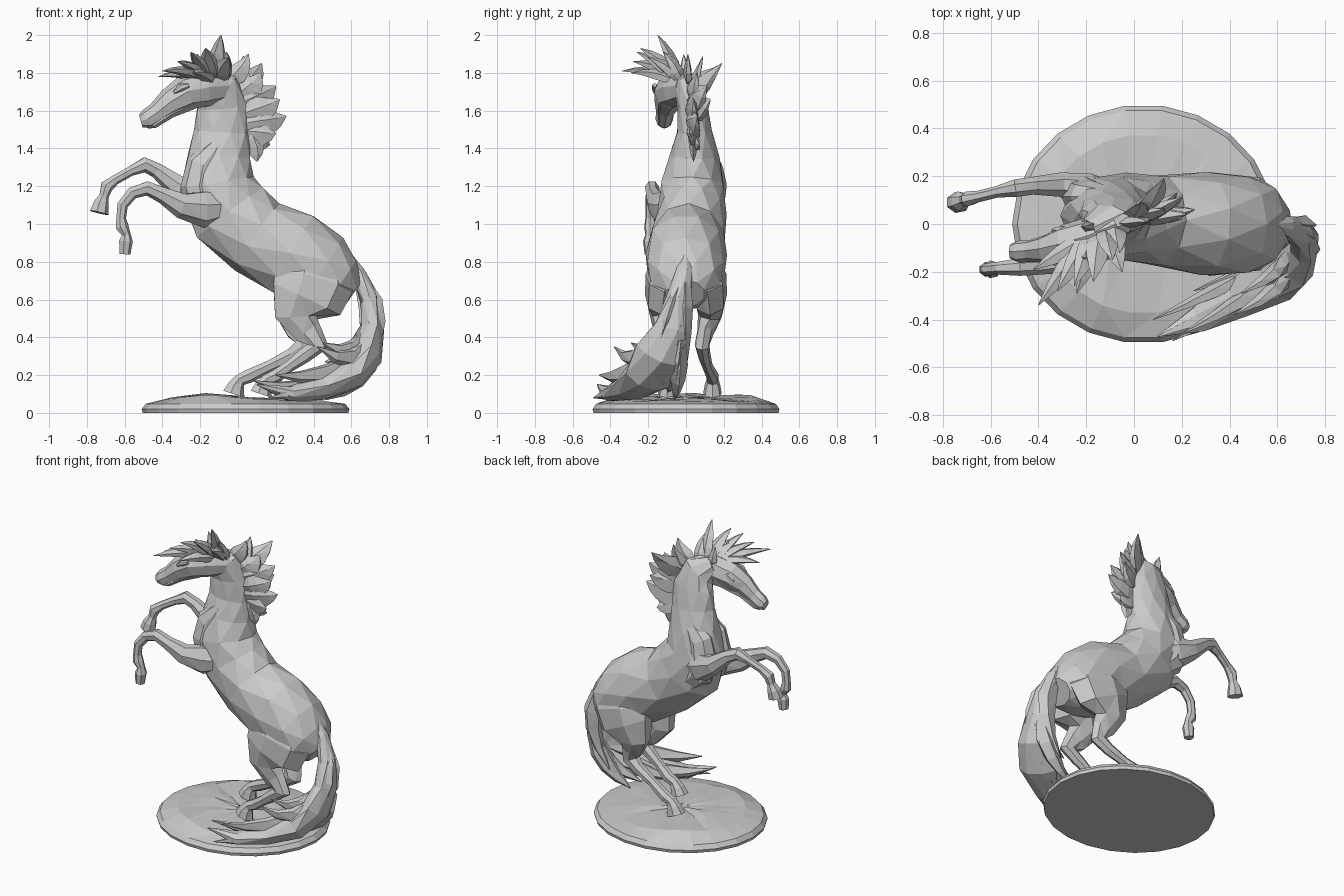
import bpy, bmesh, math, random
from mathutils import Vector

random.seed(4)


def finish(name, bm):
    bmesh.ops.recalc_face_normals(bm, faces=bm.faces)
    bmesh.ops.triangulate(bm, faces=bm.faces)
    me = bpy.data.meshes.new(name)
    bm.to_mesh(me)
    bm.free()
    ob = bpy.data.objects.new(name, me)
    bpy.context.collection.objects.link(ob)
    return ob


def bridge(bm, rings):
    n = len(rings[0])
    for r0, r1 in zip(rings, rings[1:]):
        for i in range(n):
            j = (i + 1) % n
            bm.faces.new((r0[i], r0[j], r1[j], r1[i]))
    bm.faces.new(rings[0])
    bm.faces.new(rings[-1])


def tube(name, secs, sides=8, ref=(0, 1, 0), jitter=0.0):
    """Loft of elliptical sections (x, y, z, thickness, side width)."""
    bm = bmesh.new()
    pts = [Vector(s[:3]) for s in secs]
    rings = []
    for k, s in enumerate(secs):
        t = (pts[min(k + 1, len(pts) - 1)] - pts[max(k - 1, 0)]).normalized()
        r = Vector(ref)
        side = (r - t * r.dot(t)).normalized()
        nrm = t.cross(side)
        ring = []
        for i in range(sides):
            a = 2 * math.pi * (i + (0.5 * (k % 2) if jitter else 0)) / sides
            f = 1 + random.uniform(-jitter, jitter)
            ring.append(bm.verts.new(pts[k] + nrm * math.cos(a) * s[3] * f + side * math.sin(a) * s[4] * f))
        rings.append(ring)
    bridge(bm, rings)
    return finish(name, bm)


def lock(name, root, tip, w, bend=(0, 0, 0.03), flat=0.45, ref=(0, 1, 0.2)):
    """Pointed curved strand of hair."""
    a, c = Vector(root), Vector(tip)
    b = (a + c) / 2 + Vector(bend)
    secs = []
    for t, f in ((0, 0.7), (0.25, 1), (0.5, 0.85), (0.75, 0.5), (1, 0.04)):
        p = a * (1 - t) ** 2 + b * 2 * t * (1 - t) + c * t * t
        secs.append((*p, w * f, w * f * flat))
    return tube(name, secs, 5, ref)


# Base: uneven oval disc
bm = bmesh.new()
rings = []
for r, z in ((0.99, 0), (1, 0.02), (0.96, 0.048), (0.75, 0.066), (0.4, 0.072), (0.08, 0.075)):
    ring = []
    for i in range(22):
        a = 2 * math.pi * i / 22
        x, y = 0.04 + 0.55 * r * math.cos(a), 0.5 * r * math.sin(a)
        h = z
        if z > 0.055:
            h += 0.028 * math.exp(-((x + 0.2) ** 2) / 0.04) + random.uniform(-0.006, 0.006)
        ring.append(bm.verts.new((x, y, h)))
    rings.append(ring)
bridge(bm, rings)
finish("base", bm)

# Torso and neck
tube("torso_and_neck", [
    (0.61, 0.00, 0.63, 0.09, 0.10), (0.54, 0.00, 0.68, 0.16, 0.18),
    (0.44, 0.00, 0.745, 0.22, 0.21), (0.29, 0.00, 0.84, 0.243, 0.215),
    (0.10, 0.015, 0.93, 0.215, 0.195), (-0.04, 0.03, 1.06, 0.228, 0.182),
    (-0.11, 0.035, 1.21, 0.20, 0.17), (-0.10, 0.045, 1.36, 0.17, 0.13),
    (-0.085, 0.045, 1.49, 0.15, 0.095), (-0.085, 0.035, 1.62, 0.138, 0.08),
    (-0.105, 0.01, 1.72, 0.12, 0.075), (-0.19, -0.03, 1.765, 0.06, 0.055)], 10, jitter=0.02)

# Head
tube("head", [
    (-0.07, 0.0, 1.73, 0.08, 0.06), (-0.18, -0.05, 1.72, 0.10, 0.08),
    (-0.28, -0.085, 1.695, 0.092, 0.085), (-0.36, -0.105, 1.645, 0.074, 0.062),
    (-0.43, -0.112, 1.588, 0.056, 0.046), (-0.48, -0.115, 1.555, 0.054, 0.047),
    (-0.515, -0.115, 1.545, 0.034, 0.032)], 8)
tube("lower_jaw", [
    (-0.20, -0.06, 1.68, 0.05, 0.06), (-0.26, -0.08, 1.65, 0.05, 0.06),
    (-0.36, -0.105, 1.595, 0.035, 0.045),
    (-0.45, -0.115, 1.53, 0.026, 0.033), (-0.48, -0.115, 1.517, 0.012, 0.02)], 6)
for y in (-0.125, -0.01):
    lock("ear", (-0.19, y, 1.77), (-0.215, y * 1.15, 1.90), 0.032, (0.01, 0, 0.01), 0.7)
for y in (-0.165, -0.025):
    tube("eye_brow", [(-0.26, y, 1.735, 0.012, 0.01), (-0.30, y, 1.725, 0.022, 0.018),
                      (-0.34, y, 1.695, 0.008, 0.008)], 6)

# Front legs: shoulder, forearm, knee, cannon, fetlock, hoof
tube("front_leg_raised", [
    (-0.06, 0.11, 1.10, 0.06, 0.05), (-0.20, 0.145, 1.15, 0.11, 0.07),
    (-0.32, 0.165, 1.20, 0.064, 0.052), (-0.43, 0.16, 1.285, 0.042, 0.038),
    (-0.495, 0.15, 1.315, 0.042, 0.038), (-0.57, 0.135, 1.28, 0.027, 0.025),
    (-0.65, 0.115, 1.235, 0.027, 0.025), (-0.695, 0.105, 1.20, 0.036, 0.032),
    (-0.71, 0.10, 1.15, 0.026, 0.028), (-0.725, 0.095, 1.11, 0.042, 0.042),
    (-0.737, 0.09, 1.06, 0.052, 0.045)], 7)
tube("front_leg_lowered", [
    (-0.04, -0.07, 1.09, 0.06, 0.05), (-0.18, -0.11, 1.08, 0.10, 0.065),
    (-0.30, -0.155, 1.10, 0.07, 0.052), (-0.40, -0.175, 1.155, 0.045, 0.038),
    (-0.48, -0.18, 1.19, 0.04, 0.038), (-0.56, -0.185, 1.165, 0.034, 0.028),
    (-0.612, -0.19, 1.10, 0.03, 0.026), (-0.62, -0.19, 1.03, 0.027, 0.026),
    (-0.615, -0.19, 0.985, 0.036, 0.032), (-0.593, -0.19, 0.945, 0.024, 0.026),
    (-0.595, -0.19, 0.91, 0.038, 0.038), (-0.60, -0.19, 0.84, 0.03, 0.03)], 7)
# Breast muscles
for y in (-0.03, 0.115):
    tube("breast", [(-0.10, y, 1.42, 0.05, 0.04), (-0.185, y, 1.31, 0.09, 0.07),
                    (-0.205, y, 1.20, 0.10, 0.085), (-0.18, y, 1.09, 0.10, 0.085),
                    (-0.08, y, 0.98, 0.06, 0.06)], 8)

# Hind legs: (name, thigh side, hock, hoof tip)
for name, y, hock, hoof in (("hind_leg_forward", 0.12, (0.355, 0.085), (-0.015, 0.14)),
                            ("hind_leg_back", -0.12, (0.42, -0.13), (0.13, -0.10))):
    hx, hy = hock
    fx, fy = hoof
    mx, my = (hx + fx) / 2, (hy + fy) / 2
    tube(name, [
        (0.42, y * 0.6, 0.84, 0.14, 0.09), (0.39, y * 0.95, 0.70, 0.225, 0.105),
        (0.355, y * 1.08, 0.605, 0.205, 0.09), (0.30, y * 1.05, 0.51, 0.115, 0.065),
        (0.5 * (0.31 + hx), 0.5 * (y + hy), 0.43, 0.08, 0.045),
        (hx, hy, 0.355, 0.062, 0.04), (hx - 0.07, hy * 0.8 + fy * 0.2, 0.305, 0.042, 0.034),
        (mx, my, 0.25, 0.032, 0.028), (fx + 0.07, fy, 0.195, 0.038, 0.034),
        (fx + 0.025, fy, 0.175, 0.034, 0.032), (fx + 0.005, fy, 0.145, 0.046, 0.042),
        (fx - 0.01, fy, 0.10, 0.062, 0.05)], 7)

# Tail: main sweep plus strands peeling off it
tube("tail", [
    (0.55, 0, 0.84, 0.04, 0.035), (0.64, -0.01, 0.74, 0.038, 0.045),
    (0.70, -0.04, 0.60, 0.05, 0.065), (0.715, -0.08, 0.45, 0.062, 0.095),
    (0.68, -0.13, 0.31, 0.085, 0.135), (0.58, -0.20, 0.20, 0.09, 0.14),
    (0.43, -0.30, 0.13, 0.065, 0.095), (0.27, -0.40, 0.10, 0.04, 0.055),
    (0.10, -0.47, 0.15, 0.003, 0.003)], 8, jitter=0.08)
tail_strands = [
    ((0.70, -0.10, 0.42), (0.45, -0.29, 0.37), 0.07, (0.05, 0, -0.13)),
    ((0.72, -0.12, 0.38), (0.42, -0.38, 0.35), 0.07, (0.06, -0.03, -0.16)),
    ((0.71, -0.03, 0.48), (0.46, -0.12, 0.27), 0.08, (0.10, 0, -0.08)),
    ((0.71, -0.03, 0.40), (0.40, -0.10, 0.11), 0.08, (0.12, 0, -0.08)),
    ((0.68, -0.08, 0.28), (0.25, -0.28, 0.09), 0.07, (0.08, 0, -0.05)),
    ((0.65, -0.18, 0.27), (0.20, -0.46, 0.20), 0.07, (0.05, 0, -0.07)),
    ((0.62, -0.20, 0.20), (0.16, -0.49, 0.08), 0.06, (0.03, -0.02, -0.03)),
    ((0.58, -0.16, 0.18), (0.08, -0.40, 0.17), 0.06, (0.02, 0, -0.09)),
    ((0.66, -0.02, 0.68), (0.70, -0.17, 0.26), 0.06, (0.10, -0.02, 0.02)),
    ((0.66, 0.0, 0.68), (0.58, -0.01, 0.18), 0.07, (0.15, 0, 0.0)),
    ((0.70, -0.03, 0.36), (0.46, -0.06, 0.07), 0.08, (0.06, 0, -0.06)),
]
for root, tip, w, bend in tail_strands:
    lock("tail_strand", root, tip, w, bend, 0.6)

# Mane strands blown back from the crest
mane = [
    ((-0.04, 0.01, 1.76), (0.055, 0.01, 1.90), 0.06), ((-0.02, 0.03, 1.72), (0.03, 0.09, 1.89), 0.06),
    ((0.00, 0.03, 1.70), (0.125, 0.19, 1.85), 0.08), ((0.01, 0.03, 1.68), (0.12, 0.06, 1.80), 0.08),
    ((0.02, 0.03, 1.63), (0.20, 0.11, 1.73), 0.09), ((0.03, 0.03, 1.60), (0.18, 0.13, 1.66), 0.08),
    ((0.03, 0.03, 1.57), (0.22, 0.04, 1.66), 0.09), ((0.04, 0.03, 1.52), (0.255, 0.06, 1.57), 0.09),
    ((0.04, 0.04, 1.48), (0.20, 0.02, 1.48), 0.075), ((0.04, 0.04, 1.50), (0.10, 0.04, 1.33), 0.07),
    ((0.04, 0.04, 1.46), (0.17, 0.07, 1.42), 0.06),
]
for root, tip, w in mane:
    lock("mane_strand", root, tip, w, (0.03, 0, -0.02), 0.4)

# Forelock strands swept over the brow
forelock = [
    ((-0.12, -0.04, 1.78), (-0.09, -0.15, 2.0), 0.05), ((-0.10, -0.04, 1.77), (-0.05, -0.20, 1.88), 0.055),
    ((-0.14, -0.05, 1.78), (-0.17, -0.24, 1.93), 0.055), ((-0.17, -0.06, 1.78), (-0.25, -0.26, 1.91), 0.05),
    ((-0.18, -0.06, 1.78), (-0.32, -0.28, 1.86), 0.05), ((-0.19, -0.07, 1.78), (-0.40, -0.34, 1.81), 0.05),
    ((-0.20, -0.07, 1.78), (-0.42, -0.19, 1.78), 0.045), ((-0.15, -0.06, 1.76), (-0.24, -0.29, 1.80), 0.05),
    ((-0.08, -0.02, 1.76), (-0.06, -0.12, 1.91), 0.05),
]
for root, tip, w in forelock:
    lock("forelock_strand", root, tip, w, (0, 0, 0.03), 0.6, (0.3, 0.2, 1))
